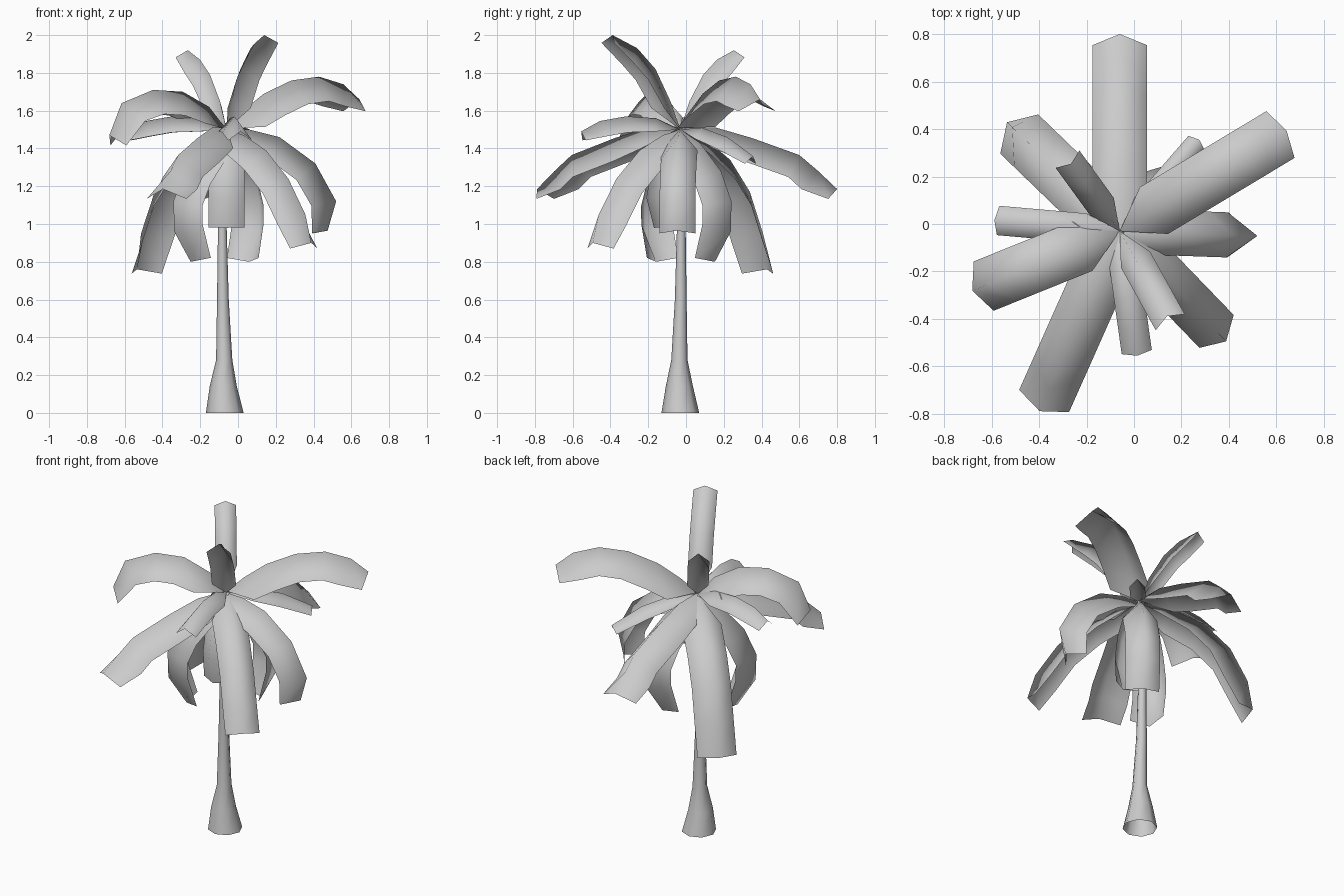
import bpy
import bmesh
import math
from mathutils import Vector

if "Cube" in bpy.data.objects:
    bpy.data.objects.remove(bpy.data.objects["Cube"], do_unlink=True)

grey = bpy.data.materials.new("plain_grey")
grey.use_nodes = True
grey.diffuse_color = (0.6, 0.6, 0.6, 1)
grey.node_tree.nodes["Principled BSDF"].inputs["Base Color"].default_value = (0.6, 0.6, 0.6, 1)

CROWN = Vector((-0.06, -0.03, 0))


def finish(name, bm):
    """Turn a bmesh into a smooth shaded object."""
    mesh = bpy.data.meshes.new(name)
    for f in bm.faces:
        f.smooth = True
    bm.to_mesh(mesh)
    bm.free()
    mesh.materials.append(grey)
    obj = bpy.data.objects.new(name, mesh)
    bpy.context.scene.collection.objects.link(obj)
    return obj


def frond(name, azimuth, path, half, drop, tip_drop):
    """Folded leaf: a ridge of (reach, height) points with edges hanging below it,
    deeply folded along its length and flatter at the tip."""
    a = math.radians(azimuth)
    out = Vector((math.cos(a), math.sin(a), 0))
    side = Vector((-out.y, out.x, 0))
    up = Vector((0, 0, 1))
    bm = bmesh.new()
    pts = [CROWN + out * d + up * z for d, z in path]
    last = len(pts) - 1
    root = bm.verts.new(pts[0])
    prev = None
    for i in range(1, last + 1):
        # The tip row follows the average direction of the last two segments
        behind = pts[i - 2] if i == last else pts[i - 1]
        tangent = (pts[min(i + 1, last)] - behind).normalized()
        under = out * tangent.z - up * out.dot(tangent)
        depth = tip_drop if i == last else drop * (0.85 if i == 1 else 1)
        row = [bm.verts.new(pts[i] + side * half * s + under * depth * abs(s))
               for s in (1, 0, -1)]
        for k in (0, 1):
            if prev:
                bm.faces.new((prev[k], prev[k + 1], row[k + 1], row[k]))
            else:
                bm.faces.new((root, row[k + 1], row[k]))
        prev = row
    return finish(name, bm)


# Trunk: open flared tube with a slight lean
bm = bmesh.new()
rings = [(-0.07, -0.03, 0, 0.1), (-0.078, -0.035, 0.14, 0.072),
         (-0.073, -0.035, 0.28, 0.043), (-0.08, -0.028, 0.6, 0.031),
         (-0.083, -0.025, 0.98, 0.023), (-0.06, -0.03, 1.5, 0.02)]
SIDES = 8
prev = None
for x, y, z, r in rings:
    ring = [bm.verts.new((x + r * math.cos(math.tau * k / SIDES),
                          y + r * math.sin(math.tau * k / SIDES), z))
            for k in range(SIDES)]
    if prev:
        for k in range(SIDES):
            n = (k + 1) % SIDES
            bm.faces.new((prev[k], prev[n], ring[n], ring[k]))
    prev = ring
bm.faces.new(prev)
finish("trunk", bm)

# Long spreading fronds
spread = [(0, 1.51), (0.19, 1.51), (0.38, 1.455), (0.63, 1.365), (0.73, 1.28), (0.83, 1.185)]
frond("back_spreading_frond", 90, spread, 0.115, 0.13, 0.07)
frond("front_spreading_frond", -114, spread, 0.115, 0.13, 0.07)

# Raised, arching broad fronds
frond("raised_frond_left", 31, [(0, 1.51), (0.1, 1.6), (0.23, 1.69), (0.4, 1.76),
                                (0.57, 1.78), (0.72, 1.74), (0.82, 1.66)], 0.115, 0.13, 0.07)
frond("raised_frond_right", -158, [(0, 1.5), (0.1, 1.62), (0.25, 1.7), (0.42, 1.71),
                                   (0.6, 1.64), (0.67, 1.47)], 0.112, 0.13, 0.075)

# Broad fronds that droop outward
frond("drooping_frond_left", -2, [(0, 1.5), (0.12, 1.5), (0.28, 1.46), (0.47, 1.32),
                                  (0.58, 1.12), (0.535, 0.965)], 0.095, 0.13, 0.08)
frond("drooping_frond_front", -46, [(0, 1.5), (0.13, 1.47), (0.3, 1.39), (0.47, 1.24),
                                    (0.6, 1.05), (0.645, 0.9)], 0.1, 0.12, 0.065)
frond("drooping_frond_back", 136, [(0, 1.5), (0.17, 1.46), (0.38, 1.34), (0.53, 1.17),
                                   (0.63, 0.95), (0.66, 0.76)], 0.115, 0.13, 0.075)

# Low fronds curling back toward the trunk
curl = [(0, 1.5), (0.13, 1.43), (0.27, 1.28), (0.34, 1.12), (0.335, 0.96), (0.23, 0.8)]
frond("curled_frond_right", 214, curl, 0.1, 0.12, 0.065)
frond("curled_frond_back", 57, [(d * 0.95, z) for d, z in curl], 0.1, 0.12, 0.065)
frond("hanging_frond_front", -90, [(0, 1.48), (0.08, 1.42), (0.15, 1.3),
                                   (0.18, 1.14), (0.14, 0.98)], 0.095, 0.08, 0.05)

# Narrow arched fronds
arch = [(0, 1.5), (0.13, 1.56), (0.29, 1.57), (0.43, 1.545), (0.53, 1.49)]
frond("narrow_frond_right", 175, arch, 0.062, 0.085, 0.05)
frond("narrow_frond_front", -82, arch, 0.064, 0.085, 0.05)
frond("narrow_frond_back", 49, [(0, 1.5), (0.15, 1.51), (0.33, 1.46), (0.51, 1.36)],
      0.045, 0.07, 0.045)

# Upright fronds
frond("upright_frond_front", -61, [(0, 1.5), (0.06, 1.65), (0.15, 1.82),
                                   (0.26, 1.93), (0.41, 2.0)], 0.07, 0.1, 0.05)
frond("upright_frond_back", 126, [(0, 1.5), (0.06, 1.65), (0.15, 1.79),
                                  (0.24, 1.87), (0.35, 1.92)], 0.062, 0.09, 0.045)
